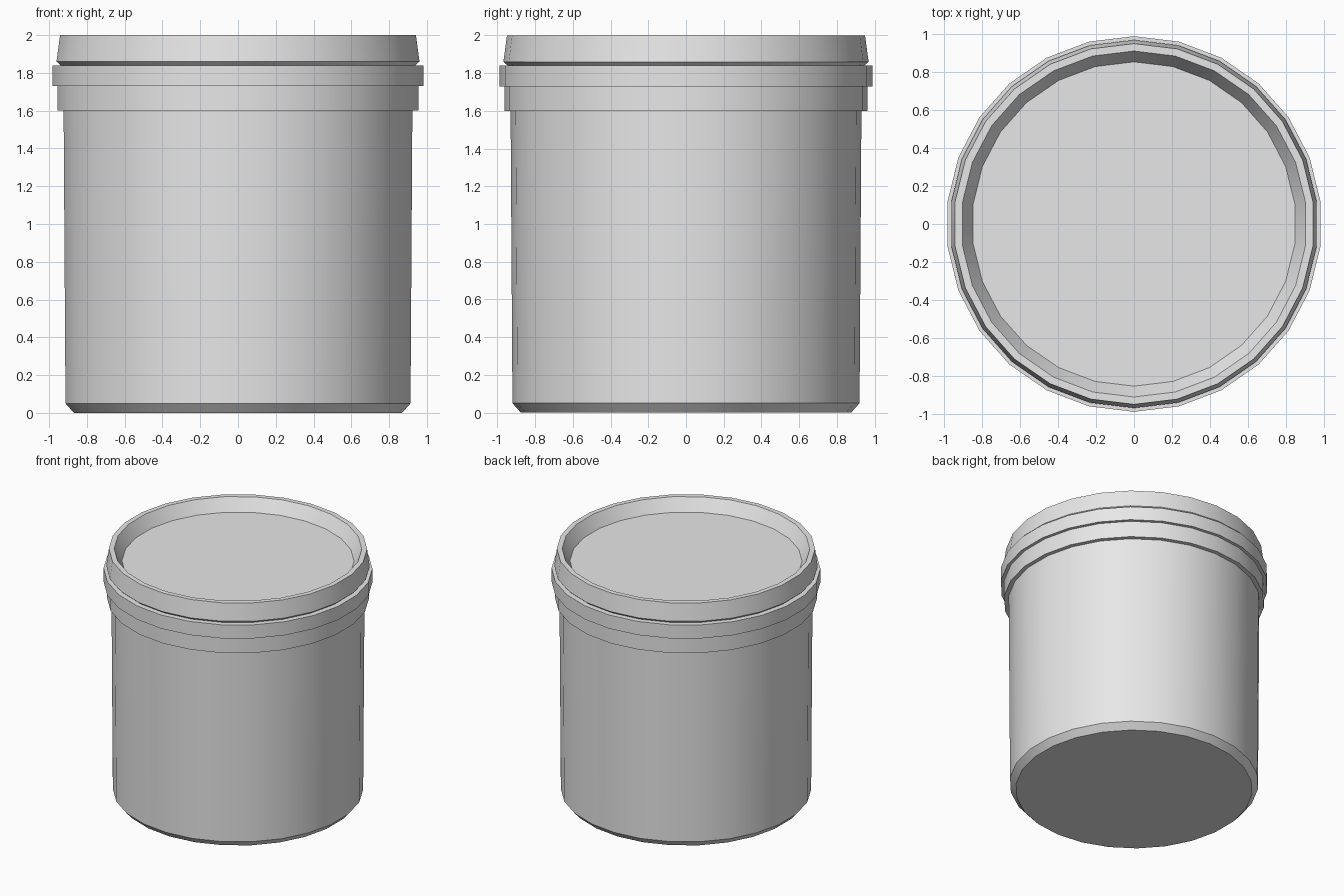
import bpy, bmesh, math

if "Cube" in bpy.data.objects:
    bpy.data.objects.remove(bpy.data.objects["Cube"])

SIDES = 26

grey = bpy.data.materials.new("light_grey_plastic")
grey.diffuse_color = (0.8, 0.8, 0.8, 1)
grey.use_nodes = True
grey.node_tree.nodes["Principled BSDF"].inputs["Base Color"].default_value = grey.diffuse_color


def lathe(name, profile):
    """Revolve (radius, z) points, capping the first and last rings."""
    bm = bmesh.new()
    rings = []
    for r, z in profile:
        rings.append([bm.verts.new((r * math.cos(math.pi / 2 + math.tau * i / SIDES),
                                    r * math.sin(math.pi / 2 + math.tau * i / SIDES), z))
                      for i in range(SIDES)])
    for a, b in zip(rings, rings[1:]):
        for i in range(SIDES):
            j = (i + 1) % SIDES
            bm.faces.new((a[i], a[j], b[j], b[i]))
    bm.faces.new(list(reversed(rings[0])))
    bm.faces.new(rings[-1])
    bmesh.ops.recalc_face_normals(bm, faces=bm.faces)
    mesh = bpy.data.meshes.new(name)
    bm.to_mesh(mesh)
    bm.free()
    mesh.materials.append(grey)
    obj = bpy.data.objects.new(name, mesh)
    bpy.context.collection.objects.link(obj)
    bpy.ops.object.select_all(action='DESELECT')
    obj.select_set(True)
    bpy.context.view_layer.objects.active = obj
    bpy.ops.object.shade_smooth_by_angle(angle=math.radians(30))


# Tub: chamfered foot, slightly tapered wall, collar and flange
lathe("tub", [(0.875, 0), (0.92, 0.05), (0.93, 1.6), (0.963, 1.6),
              (0.963, 1.73), (0.988, 1.73), (0.988, 1.84), (0.945, 1.84)])

# Lid: undercut skirt, flat rim and recessed centre
lathe("lid", [(0.945, 1.84), (0.968, 1.86), (0.949, 2.0),
              (0.91, 2.0), (0.853, 1.9)])
